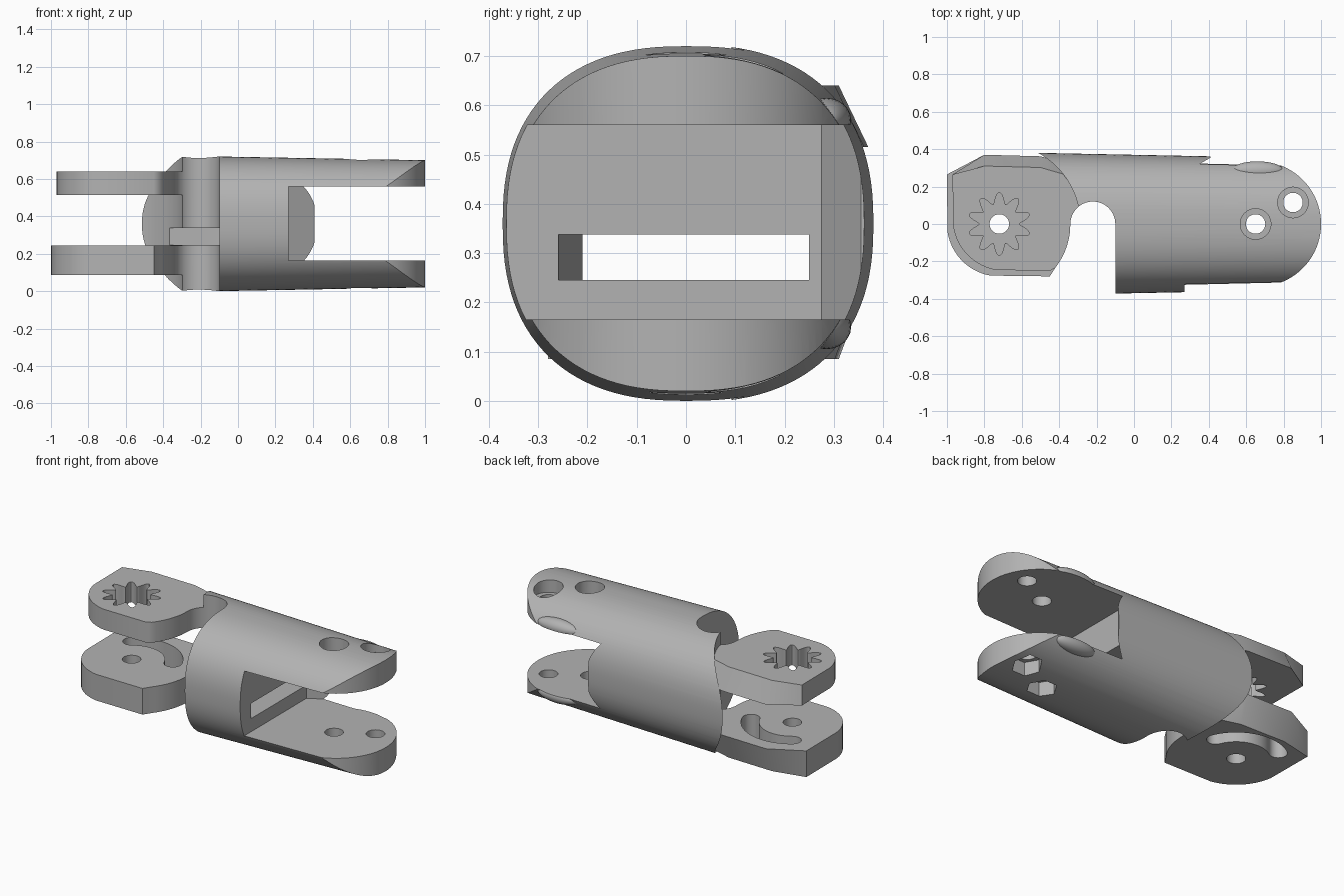
import bpy, bmesh, math
from math import cos, sin, pi, radians

if "Cube" in bpy.data.objects:
    bpy.data.objects.remove(bpy.data.objects["Cube"])

grey = bpy.data.materials.new("light_grey")
grey.use_nodes = True
grey.diffuse_color = (0.45, 0.45, 0.45, 1)
grey.node_tree.nodes["Principled BSDF"].inputs["Base Color"].default_value = (0.45, 0.45, 0.45, 1)

MID = 0.36          # height of the long axis
PIVOT = (-0.72, 0)  # knuckle joint


def loft(name, rings):
    """Closed solid skinned over rings of equal point count."""
    bm = bmesh.new()
    loops = [[bm.verts.new(p) for p in ring] for ring in rings]
    n = len(loops[0])
    for a, b in zip(loops, loops[1:]):
        for i in range(n):
            bm.faces.new((a[i], a[(i + 1) % n], b[(i + 1) % n], b[i]))
    bm.faces.new(loops[0][::-1])
    bm.faces.new(loops[-1])
    if bm.calc_volume(signed=True) < 0:
        bmesh.ops.reverse_faces(bm, faces=bm.faces)
    mesh = bpy.data.meshes.new(name)
    bm.to_mesh(mesh)
    bm.free()
    mesh.materials.append(grey)
    obj = bpy.data.objects.new(name, mesh)
    bpy.context.collection.objects.link(obj)
    return obj


def prism(name, pts, z0, z1, top=None):
    return loft(name, [[(x, y, z0) for x, y in pts], [(x, y, z1) for x, y in top or pts]])


def arc(c, r, a0, a1, n):
    return [(c[0] + r * cos(radians(a0 + (a1 - a0) * i / n)),
             c[1] + r * sin(radians(a0 + (a1 - a0) * i / n))) for i in range(n + 1)]


def circle(c, r, n=40):
    return arc(c, r, 0, 360, n)[:-1]


def combine(obj, other, operation="DIFFERENCE"):
    mod = obj.modifiers.new("combine", "BOOLEAN")
    mod.operation, mod.solver, mod.object = operation, "EXACT", other
    bpy.context.view_layer.objects.active = obj
    bpy.ops.object.modifier_apply(modifier=mod.name)
    bpy.data.objects.remove(other)


# Tapered, squarish oval barrel
def oval(x, n=112, power=2 / 2.4):
    hy, hz = 0.37 - 0.02 * x, 0.358 - 0.018 * x
    def bend(v):
        return math.copysign(abs(v) ** power, v)
    return [(x, hy * bend(cos(2 * pi * i / n)), MID + hz * bend(sin(2 * pi * i / n)))
            for i in range(n)]


body = loft("finger_link", [oval(-0.6), oval(1.05)])

# Soft lumps on the back edge of both straight tabs
for side in (-1, 1):
    def ring(t):
        return [(0.66 + 0.14 * cos(t), 0.285 + 0.05 * sin(t) * cos(a),
                 MID + side * 0.21 + 0.045 * sin(t) * sin(a))
                for a in (2 * pi * i / 24 for i in range(24))]
    combine(body, loft("edge_lump", [ring(pi * (0.02 + 0.96 * i / 16)) for i in range(17)]), "UNION")

# Rounded far end
end = [(-1, -0.6), (0.5, -0.6)] + arc((0.665, 0), 0.335, -90, 90, 47) + [(0.5, 0.6), (-1, 0.6)]
combine(body, prism("end_outline", end, -1, 2), "INTERSECT")

# Slot between the straight tabs, with a slanted back corner
slot = [(0.27, -0.6), (1.3, -0.6), (1.3, 0.6), (0.41, 0.6), (0.41, 0.355), (0.27, 0.275)]
combine(body, prism("end_slot", slot, 0.165, 0.56))

# Round hollow around the knuckle, open towards the front
combine(body, prism("knuckle_hollow", circle(PIVOT, 0.433, 96), -1, 2))
clearance = [(-0.7, -0.6), (-0.2, -0.6), (-0.2, 0), (-0.7, 0)]
combine(body, prism("front_clearance", clearance, -1, 2))


# Knuckle plates: vertical front, sloped back edge towards the outer face
def plate_outline(left, front, back):
    r = 0.28
    return ([(left, 0.265), (-0.8, back), (-0.5, back - 0.008),
             (-0.32, back - 0.06), (-0.22, 0.22), (-0.22, 0.05), (-0.34, 0)]
            + arc(PIVOT, 0.38, -8, -38, 8)
            + [(-0.45, front)]
            + arc((left + r, front + r), r, -100, -172, 14))


upper = prism("upper_plate", plate_outline(-0.97, -0.25, 0.37), 0.515, 0.64,
              plate_outline(-0.97, -0.25, 0.31))
lower = prism("lower_plate", plate_outline(-1, -0.28, 0.31), 0.085, 0.245,
              plate_outline(-1, -0.28, 0.37))

# Spline socket in the upper plate
star = []
for i in range(160):
    t = 2 * pi * i / 160
    r = 0.137 + 0.031 * cos(10 * (t - pi / 2))
    star.append((PIVOT[0] + r * cos(t), r * sin(t)))
combine(upper, prism("spline_socket", star, 0.4, 0.8))

# Pin hole and curved slot in the lower plate
combine(lower, prism("pin_hole", circle(PIVOT, 0.052), 0, 0.4))


def polar(r, a):
    return (PIVOT[0] + r * cos(radians(a)), PIVOT[1] + r * sin(radians(a)))


mid, half, a0, a1 = 0.235, 0.05, 22, 125
banana = (arc(PIVOT, mid + half, a0, a1, 24)
          + arc(polar(mid, a1), half, a1, a1 + 180, 10)[1:-1]
          + arc(PIVOT, mid - half, a1, a0, 24)
          + arc(polar(mid, a0), half, a0 + 180, a0 + 360, 10)[1:-1])
combine(lower, prism("curved_slot", banana, 0, 0.4))

combine(body, upper, "UNION")
combine(body, lower, "UNION")

# Round-topped notch right through the front
notch = [(-0.34, -0.6), (-0.1, -0.6)] + arc((-0.22, 0), 0.12, 0, 180, 32)
combine(body, prism("front_notch", notch, -1, 2))

# Lengthwise tunnel
tunnel = [(-0.6, -0.2), (-0.1, -0.21), (0.28, -0.26), (0.6, -0.26), (0.6, 0.25), (-0.6, 0.25)]
combine(body, prism("tunnel", tunnel, 0.2455, 0.338))

# Bolt holes: round head recess above, hexagonal nut recess below
for spot in ((0.65, 0), (0.85, 0.115)):
    combine(body, prism("bolt_hole", circle(spot, 0.052), -1, 2))
    combine(body, prism("head_recess", circle(spot, 0.082), 0.625, 1))
    combine(body, prism("nut_recess", circle(spot, 0.085, 6), -1, 0.1))

# Smooth curved walls, keep edges crisp
for o in bpy.context.selected_objects:
    o.select_set(False)
body.select_set(True)
bpy.context.view_layer.objects.active = body
bpy.ops.object.shade_smooth_by_angle(angle=radians(30))
